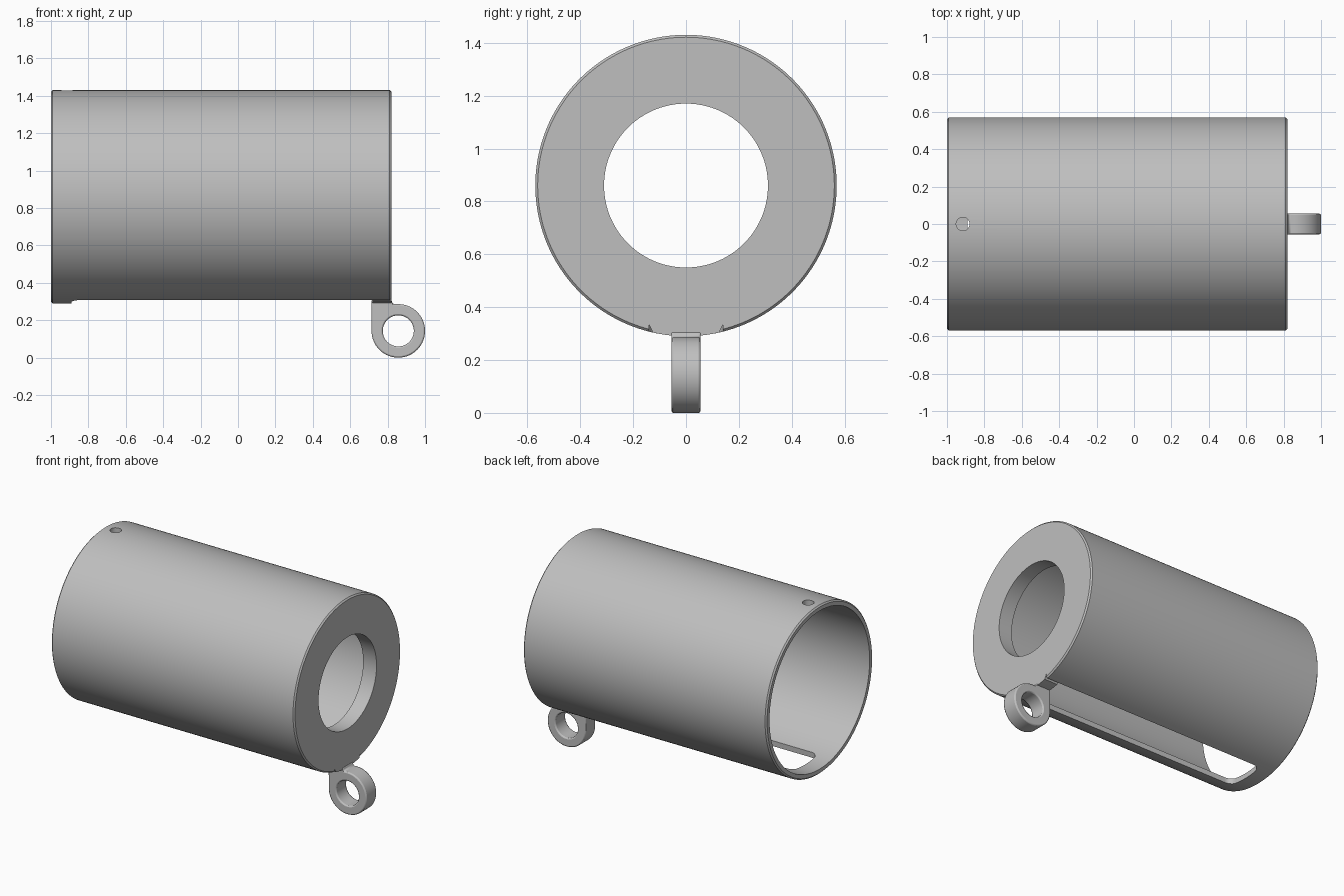
import bpy, bmesh
from math import sin, cos, pi, sqrt
from mathutils import Vector

cube = bpy.data.objects.get("Cube")
if cube:
    bpy.data.objects.remove(cube, do_unlink=True)

AXIS_Z = 0.86                    # height of the tube axis
R_OUT, R_IN, R_BORE = 0.57, 0.535, 0.31
X_BACK, X_PLATE, X_END = -1.0, 0.72, 0.82
SLOT_W, SLOT_X = 0.14, -0.89
SEG = 160

grey = bpy.data.materials.new("plain grey")
grey.use_nodes = True
grey.diffuse_color = (0.52, 0.52, 0.52, 1)
grey.node_tree.nodes["Principled BSDF"].inputs["Base Color"].default_value = (0.52, 0.52, 0.52, 1)


def make_object(name, loops, closed=True):
    """Skin a list of equal-length closed loops; closed joins last to first."""
    bm = bmesh.new()
    rings = [[bm.verts.new(p) for p in loop] for loop in loops]
    n = len(rings[0])
    pairs = list(zip(rings, rings[1:]))
    if closed:
        pairs.append((rings[-1], rings[0]))
    else:
        bm.faces.new(rings[0])
        bm.faces.new(rings[-1])
    for a, b in pairs:
        for i in range(n):
            j = (i + 1) % n
            bm.faces.new((a[i], a[j], b[j], b[i]))
    bmesh.ops.recalc_face_normals(bm, faces=bm.faces)
    mesh = bpy.data.meshes.new(name)
    bm.to_mesh(mesh)
    bm.free()
    obj = bpy.data.objects.new(name, mesh)
    bpy.context.collection.objects.link(obj)
    mesh.materials.append(grey)
    return obj


def activate(obj):
    bpy.ops.object.select_all(action='DESELECT')
    obj.select_set(True)
    bpy.context.view_layer.objects.active = obj


def cut(obj, cutter):
    activate(obj)
    mod = obj.modifiers.new("cut", 'BOOLEAN')
    mod.operation = 'DIFFERENCE'
    mod.solver = 'EXACT'
    mod.object = cutter
    bpy.ops.object.modifier_apply(modifier=mod.name)
    bpy.data.objects.remove(cutter, do_unlink=True)


def smooth(obj):
    activate(obj)
    bpy.ops.object.shade_smooth_by_angle(angle=pi / 6)


def circle(n):
    return [2 * pi * i / n for i in range(n)]


def ring(x, r):
    return [(x, r * cos(a), AXIS_Z + r * sin(a)) for a in circle(SEG)]


# Tube shell with softened rims
b = 0.009
tube = make_object("tube_shell", [
    ring(X_BACK, R_IN), ring(X_BACK, R_OUT - b), ring(X_BACK + b, R_OUT),
    ring(X_END - b, R_OUT), ring(X_END, R_OUT - b), ring(X_END, R_IN)])

# Long slot along the underside, rounded at its closed end
fillet = 0.045
plan = [(1.0, -SLOT_W), (1.0, SLOT_W)]
corner = [(SLOT_X + fillet * (1 - sin(t)), SLOT_W - fillet * (1 - cos(t)))
          for t in [pi / 2 * k / 6 for k in range(7)]]
plan += corner + [(x, -y) for x, y in corner]
plan = sorted(plan[2:9], key=lambda p: -p[0])
plan = [(1.0, -SLOT_W), (1.0, SLOT_W)] + plan + [(x, -y) for x, y in reversed(plan)]
cut(tube, make_object("slot_cutter", [[(x, y, z) for x, y in plan] for z in (0.2, 0.42)], False))

# Small pin hole on top near the open end
cut(tube, make_object("pin_hole_cutter", [
    [(-0.915 + 0.036 * cos(a), 0.036 * sin(a), z) for a in circle(32)] for z in (1.3, 1.5)], False))
smooth(tube)

# End plate with a bore and a key that fills the end of the slot
key_y = SLOT_W - 0.003


def plate_loop(x):
    points = []
    for a in circle(SEG):
        y, z = R_IN * cos(a), R_IN * sin(a)
        if z < 0 and abs(y) < key_y:
            z = -sqrt(R_OUT ** 2 - y * y)
        points.append((x, y, AXIS_Z + z))
    return points


plate = make_object("end_plate", [
    plate_loop(X_PLATE), plate_loop(X_END), ring(X_END, R_BORE), ring(X_PLATE, R_BORE)])
smooth(plate)

# Hanging lug: a round eye with a square shoulder reaching the plate
EYE_X, EYE_Z, EYE_R, EYE_HOLE, EYE_W = 0.857, 0.143, 0.143, 0.083, 0.055


def lug_outer(y):
    points = []
    for a in circle(96):
        c, s = cos(a), sin(a)
        square = c < 1e-6 and s > 1e-6
        r = EYE_R / max(abs(c), abs(s)) if square else EYE_R
        x, z = EYE_X + r * c, EYE_Z + r * s
        if square and z > EYE_Z + EYE_R - 0.001 and x < X_END:
            z = 0.31
        points.append((x, y, z))
    return points


def lug_inner(y):
    return [(EYE_X + EYE_HOLE * cos(a), y, EYE_Z + EYE_HOLE * sin(a)) for a in circle(96)]


lug = make_object("hanging_lug", [
    lug_outer(-EYE_W), lug_outer(EYE_W), lug_inner(EYE_W), lug_inner(-EYE_W)])
bevel = lug.modifiers.new("soft_edges", 'BEVEL')
bevel.width = 0.008
bevel.segments = 2
bevel.limit_method = 'ANGLE'
bevel.angle_limit = pi / 3
smooth(lug)
